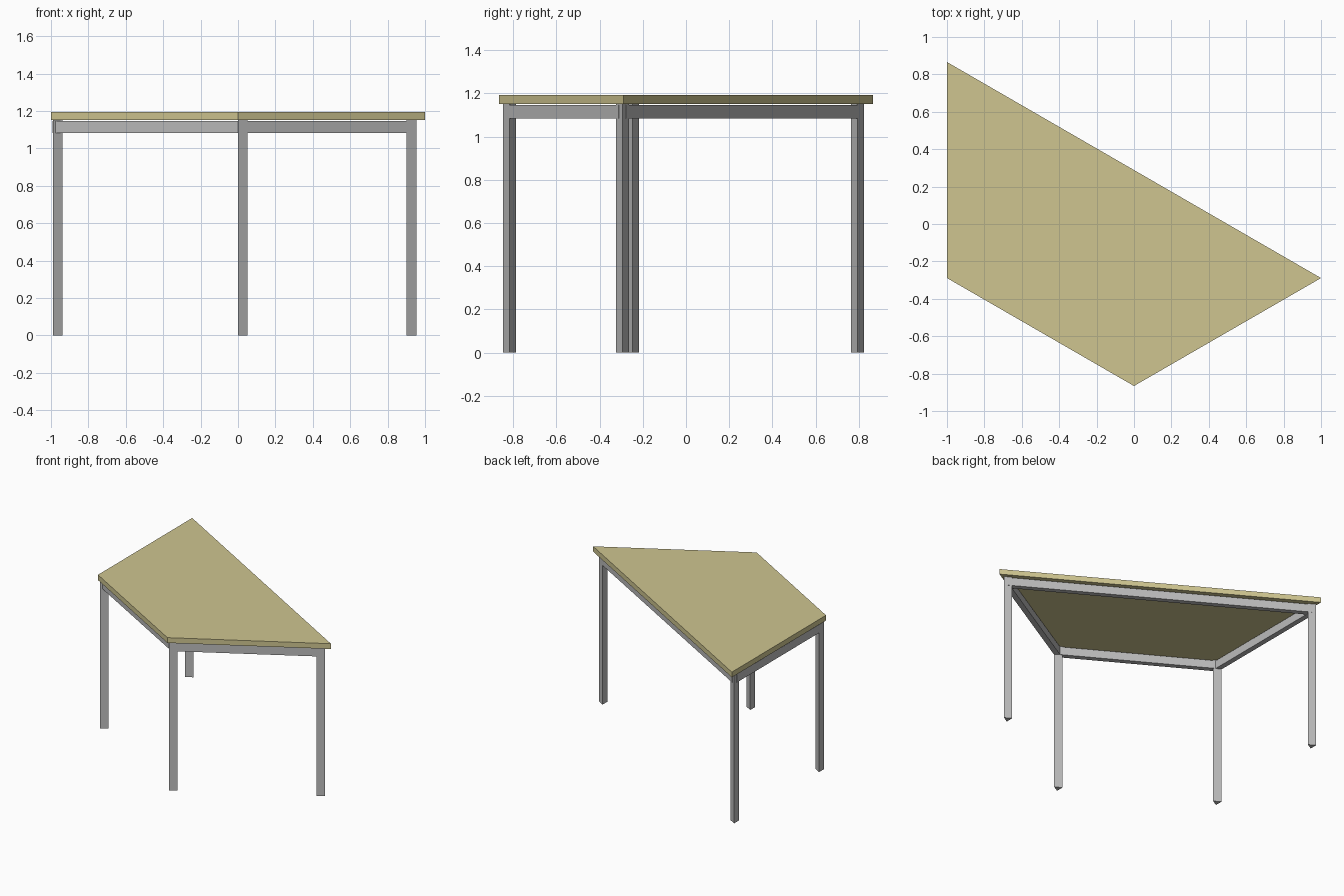
import bpy
import bmesh
import math
from mathutils import Vector

cube = bpy.data.objects.get("Cube")
if cube:
    bpy.data.objects.remove(cube, do_unlink=True)


def material(name, rgb):
    mat = bpy.data.materials.new(name)
    mat.use_nodes = True
    mat.diffuse_color = (*rgb, 1)
    mat.node_tree.nodes["Principled BSDF"].inputs["Base Color"].default_value = (*rgb, 1)
    return mat


def prism(name, outline, bottom, top, mat):
    """Extrude a counter-clockwise outline straight up."""
    bm = bmesh.new()
    base = bm.faces.new([bm.verts.new((p[0], p[1], bottom)) for p in outline])
    cap = bmesh.ops.extrude_face_region(bm, geom=[base])
    verts = [v for v in cap["geom"] if isinstance(v, bmesh.types.BMVert)]
    bmesh.ops.translate(bm, verts=verts, vec=(0, 0, top - bottom))
    bmesh.ops.recalc_face_normals(bm, faces=bm.faces)
    mesh = bpy.data.meshes.new(name)
    bm.to_mesh(mesh)
    bm.free()
    mesh.materials.append(mat)
    obj = bpy.data.objects.new(name, mesh)
    bpy.context.collection.objects.link(obj)
    return obj


wood = material("pale_wood", (0.62, 0.56, 0.28))
metal = material("grey_metal", (0.50, 0.50, 0.50))

TABLE_TOP, LEG_TOP = 1.193, 1.152
APRON_BOTTOM, APRON_TOP = 1.083, 1.146
LEG_RADIUS, APRON_HALF = 0.0346, 0.02

# Tabletop: half of a regular hexagon
corners = [(-1, 0.866), (-1, -0.289), (0, -0.866), (1, -0.289)]
prism("tabletop", corners, LEG_TOP, TABLE_TOP, wood)

# Three-sided legs, each with one edge pointing to +x
legs = {
    "back_leg": Vector((-0.973, 0.794)),
    "right_leg": Vector((-0.973, -0.248)),
    "front_leg": Vector((0.017, -0.817)),
    "left_leg": Vector((0.919, -0.295)),
}
for name, centre in legs.items():
    angles = [i * math.tau / 3 for i in range(3)]
    outline = [centre + LEG_RADIUS * Vector((math.cos(a), math.sin(a))) for a in angles]
    prism(name, outline, 0, LEG_TOP, metal)

# Apron rails joining neighbouring legs
centres = list(legs.values())
rails = ["right_rail", "front_right_rail", "front_left_rail", "long_back_rail"]
for i, name in enumerate(rails):
    a, b = centres[i], centres[(i + 1) % 4]
    d = (b - a).normalized()
    side = Vector((-d.y, d.x)) * APRON_HALF
    prism(name, [a - side, b - side, b + side, a + side], APRON_BOTTOM, APRON_TOP, metal)
